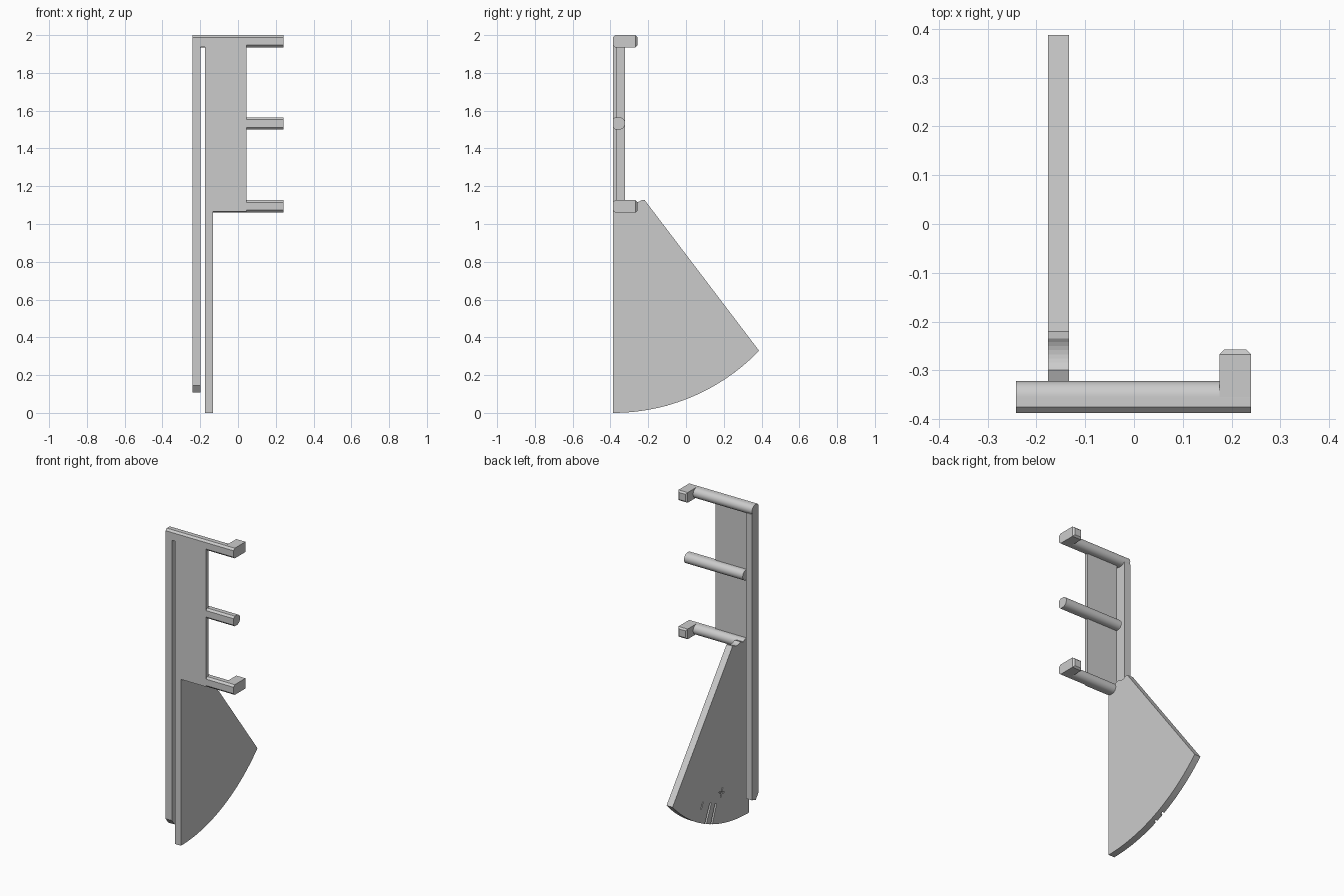
import bpy, bmesh, math

cube = bpy.data.objects.get("Cube")
if cube:
    bpy.data.objects.remove(cube, do_unlink=True)

grey = bpy.data.materials.new("matte_grey")
grey.use_nodes = True
GREY = (0.6, 0.6, 0.6, 1)
grey.diffuse_color = GREY
grey.node_tree.nodes["Principled BSDF"].inputs["Base Color"].default_value = GREY

FRONT, BACK = -0.387, -0.322    # depth range of the frame
LEFT, RIGHT = 0.24, -0.242      # model's own left and right
INNER = -0.176                  # inner side of the slot


def finish(name, bm, smooth=False):
    bmesh.ops.recalc_face_normals(bm, faces=bm.faces)
    mesh = bpy.data.meshes.new(name)
    bm.to_mesh(mesh)
    bm.free()
    mesh.materials.append(grey)
    obj = bpy.data.objects.new(name, mesh)
    bpy.context.collection.objects.link(obj)
    if smooth:
        bpy.ops.object.select_all(action='DESELECT')
        obj.select_set(True)
        bpy.context.view_layer.objects.active = obj
        bpy.ops.object.shade_smooth_by_angle(angle=math.radians(25))


def prism(name, profile, x0, x1, smooth=False, holes=()):
    """Extrude a (y, z) outline, with optional holes, along x."""
    bm = bmesh.new()
    loops = [[bm.verts.new((x0, y, z)) for y, z in loop] for loop in (profile, *holes)]
    if holes:
        edges = [bm.edges.new((loop[i - 1], loop[i]))
                 for loop in loops for i in range(len(loop))]
        bmesh.ops.triangle_fill(bm, edges=edges, use_beauty=True, normal=(1, 0, 0))
    else:
        bm.faces.new(loops[0])
    new = bmesh.ops.extrude_face_region(bm, geom=bm.faces[:])["geom"]
    bmesh.ops.translate(bm, vec=(x1 - x0, 0, 0),
                        verts=[v for v in new if isinstance(v, bmesh.types.BMVert)])
    finish(name, bm, smooth)


def rect(y0, y1, z0, z1):
    return [(y0, z0), (y1, z0), (y1, z1), (y0, z1)]


def arc(cy, cz, r, a0, a1, n):
    angles = [math.radians(a0 + (a1 - a0) * i / n) for i in range(n + 1)]
    return [(cy + r * math.cos(a), cz + r * math.sin(a)) for a in angles]


# Rods: rounded at the back, flat with small chamfers at the front
def rod(name, z, x0):
    r, c = 0.0325, 0.012
    outline = arc(BACK - r, z, r, -90, 90, 20)
    outline += [(FRONT + c, z + r), (FRONT, z + r - c),
                (FRONT, z - r + c), (FRONT + c, z - r)]
    prism(name, outline, x0, LEFT, True)


rod("top_rod", 1.9675, RIGHT)
rod("middle_rod", 1.5325, INNER)
rod("bottom_rod", 1.0935, INNER)


# Hooks: blocks pointing backward with a chamfered end
def hook(name, z):
    bm = bmesh.new()
    size, centre = (0.065, 0.097, 0.065), (LEFT - 0.0325, -0.3055, z)
    bmesh.ops.create_cube(bm, size=1)
    for v in bm.verts:
        v.co = [c + s * p for c, s, p in zip(centre, size, v.co)]
    end = max(bm.faces, key=lambda f: f.calc_center_median().y)
    bmesh.ops.bevel(bm, geom=list(end.edges), offset=0.01, segments=1, affect='EDGES')
    finish(name, bm)


hook("top_hook", 1.9675)
hook("bottom_hook", 1.0935)

# Flat front plate and the long pointer bar beside it
prism("front_plate", rect(FRONT, -0.364, 1.065, 1.96), INNER, 0.045)
prism("pointer_bar", [(FRONT, 0.144), (-0.36, 0.109), (BACK, 0.12),
                      (BACK, 1.95), (FRONT, 1.95)], RIGHT, -0.198)
prism("slot_end", rect(FRONT, -0.364, 1.938, 1.96), -0.198, INNER)

# Dial sector: curved lower edge, scooped top behind the bottom rod
PIVOT_Z = RADIUS = 1.075
END = -43.95
top = [(-0.22, 1.128)] + arc(-0.267, 1.165, 0.05, -50, -130, 8)
top += [(-0.34, 1.11), (FRONT, 1.08)]


def rim(a0, a1, n):
    return arc(FRONT, PIVOT_Z, RADIUS, a0, a1, n)


DIAL_LEFT, GROOVE_FLOOR = -0.133, INNER + 0.014
prism("dial_sector", rim(-90, END, 32) + top, GROOVE_FLOOR, DIAL_LEFT)

# Outer skin of the dial, notched by two grooves that open at the rim
outline, start = [], -90
for angle in (-69.3, -65.8):
    outline += rim(start, angle - 0.48, 16 if start == -90 else 2)
    outline += arc(FRONT, PIVOT_Z, 0.95, angle - 0.48, angle + 0.48, 1)
    start = angle + 0.48
outline += rim(start, END, 16) + top


def turned(points, cy, cz, degrees):
    c, s = math.cos(math.radians(degrees)), math.sin(math.radians(degrees))
    return [(cy + c * y - s * z, cz + s * y + c * z) for y, z in points]


# Engraved cross and short tick
w, arm = 0.004, 0.03
quarter = [(w, w), (w, arm), (-w, arm)]
cross = [p for i in range(4) for p in turned(quarter, 0, 0, 90 * i)]
marks = [turned(cross, -0.11, 0.235, 18),
         turned(rect(-w, w, -0.022, 0.022), 0.09, 0.225, 27)]
prism("dial_skin", outline, GROOVE_FLOOR, INNER, holes=marks)
